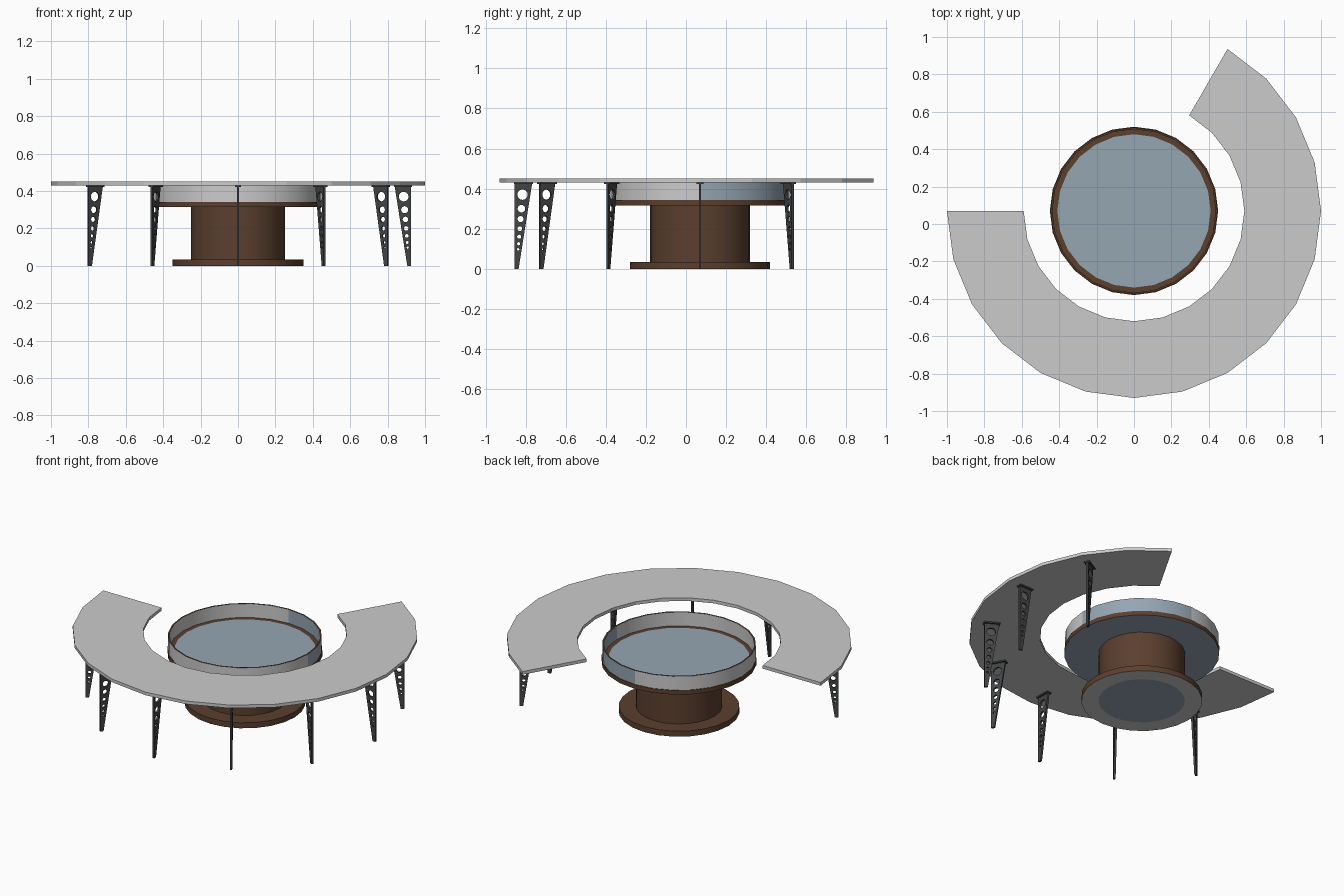
import bpy, bmesh, math
from mathutils import Matrix

if "Cube" in bpy.data.objects:
    bpy.data.objects.remove(bpy.data.objects["Cube"])

CY = 0.07      # shared centre of table and bench (y)
SIDES = 24


def mat(name, rgb):
    m = bpy.data.materials.new(name)
    m.diffuse_color = (*rgb, 1)
    m.use_nodes = True
    m.node_tree.nodes["Principled BSDF"].inputs["Base Color"].default_value = m.diffuse_color
    return m


GREY = mat("light grey", (0.60, 0.60, 0.60))
BLUE = mat("pale blue", (0.30, 0.38, 0.45))
BROWN = mat("dark brown", (0.105, 0.050, 0.028))
METAL = mat("dark metal", (0.055, 0.058, 0.060))
MATS = [GREY, BLUE, BROWN, METAL]


def add(name, mesh, mats=MATS):
    if not mesh.materials:
        for m in mats:
            mesh.materials.append(m)
    ob = bpy.data.objects.new(name, mesh)
    bpy.context.collection.objects.link(ob)
    return ob


def smooth(ob):
    bpy.ops.object.select_all(action='DESELECT')
    ob.select_set(True)
    bpy.context.view_layer.objects.active = ob
    bpy.ops.object.shade_smooth_by_angle(angle=math.radians(30))


def sweep(name, prof, colour, a0=0, a1=360, steps=SIDES, closed=False):
    """Sweep an (r, z) profile round the centre; colour(band, angle) gives the slot."""
    bm = bmesh.new()
    full = a1 - a0 == 360
    rings = []
    for i in range(steps if full else steps + 1):
        a = math.radians(a0 + (a1 - a0) * i / steps)
        rings.append([bm.verts.new((r * math.cos(a), CY + r * math.sin(a), z)) for r, z in prof])
    n = len(prof)
    for i in range(steps):
        A, B = rings[i], rings[(i + 1) % len(rings)]
        for j in range(n if closed else n - 1):
            k = (j + 1) % n
            f = bm.faces.new((A[j], B[j], B[k], A[k]))
            f.material_index = colour(j, a0 + (a1 - a0) * (i + 0.5) / steps)
    if not full:
        bm.faces.new(rings[0])
        bm.faces.new(rings[-1])
    bmesh.ops.remove_doubles(bm, verts=bm.verts, dist=1e-5)
    bmesh.ops.dissolve_degenerate(bm, edges=bm.edges, dist=1e-6)
    bmesh.ops.recalc_face_normals(bm, faces=bm.faces)
    me = bpy.data.meshes.new(name)
    bm.to_mesh(me)
    bm.free()
    return add(name, me)


# curved bench top, 240 degrees
sweep("bench_top", [(0.59, 0.43), (1, 0.43), (1, 0.45), (0.59, 0.45)],
      lambda j, a: 0, 180, 420, 16, closed=True)

# round foot: grey underside with a blue centre
smooth(sweep("table_foot", [(0, 0), (0.25, 0), (0.35, 0), (0.35, 0.035), (0, 0.035)],
             lambda j, a: (1, 0, 2, 2)[j]))

# drum column
smooth(sweep("table_column", [(0.25, 0.035), (0.25, 0.315)], lambda j, a: 2))

# tray: blue underside, brown edge and ledge, blue floor
smooth(sweep("table_tray", [(0, 0.315), (0.45, 0.315), (0.45, 0.342), (0.41, 0.342), (0, 0.342)],
             lambda j, a: (1, 2, 2, 1)[j]))

# upright rim wall, one quarter blue, with brown top edge
smooth(sweep("tray_wall", [(0.437, 0.342), (0.446, 0.342), (0.446, 0.43), (0.437, 0.43)],
             lambda j, a: 2 if j in (0, 2) else (1 if a < 90 else 0), closed=True))


# tapered leg plate with round holes, drawn as a filled flat curve
def spline(cu, pts):
    s = cu.splines.new('POLY')
    s.points.add(len(pts) - 1)
    for p, (x, y) in zip(s.points, pts):
        p.co = (x, y, 0, 1)
    s.use_cyclic_u = True


cu = bpy.data.curves.new("leg_outline", 'CURVE')
cu.dimensions = '2D'
cu.fill_mode = 'BOTH'
cu.extrude = 0.006
spline(cu, [(0.905, 0), (0.925, 0), (0.925, 0.422), (0.838, 0.422)])
for z, r in [(0.37, 0.026), (0.30, 0.019), (0.248, 0.015), (0.20, 0.012),
             (0.16, 0.010), (0.125, 0.008), (0.097, 0.006)]:
    cx = (0.925 + 0.838 + 0.067 * (1 - z / 0.422)) / 2
    spline(cu, [(cx + r * math.cos(t * math.pi / 8), z + r * math.sin(t * math.pi / 8))
                for t in range(16)])
tmp = bpy.data.objects.new("leg_outline", cu)
bpy.context.collection.objects.link(tmp)
dg = bpy.context.evaluated_depsgraph_get()
leg = bpy.data.meshes.new_from_object(tmp.evaluated_get(dg))
bpy.data.objects.remove(tmp)
leg.transform(Matrix.Rotation(math.pi / 2, 4, 'X'))

# mounting flange joined to the leg plate
bm = bmesh.new()
bm.from_mesh(leg)
bmesh.ops.create_cube(bm, size=1, matrix=Matrix.Translation((0.881, 0, 0.426))
                      @ Matrix.Diagonal((0.096, 0.034, 0.008, 1)))
for f in bm.faces:
    f.material_index = 0
    f.smooth = False
bm.to_mesh(leg)
bm.free()
leg.materials.clear()
leg.materials.append(METAL)

# seven legs every 30 degrees
for i in range(7):
    ob = add(f"bench_leg_{i + 1}", leg)
    ob.location = (0, CY, 0)
    ob.rotation_euler = (0, 0, math.radians(210 + 30 * i))
